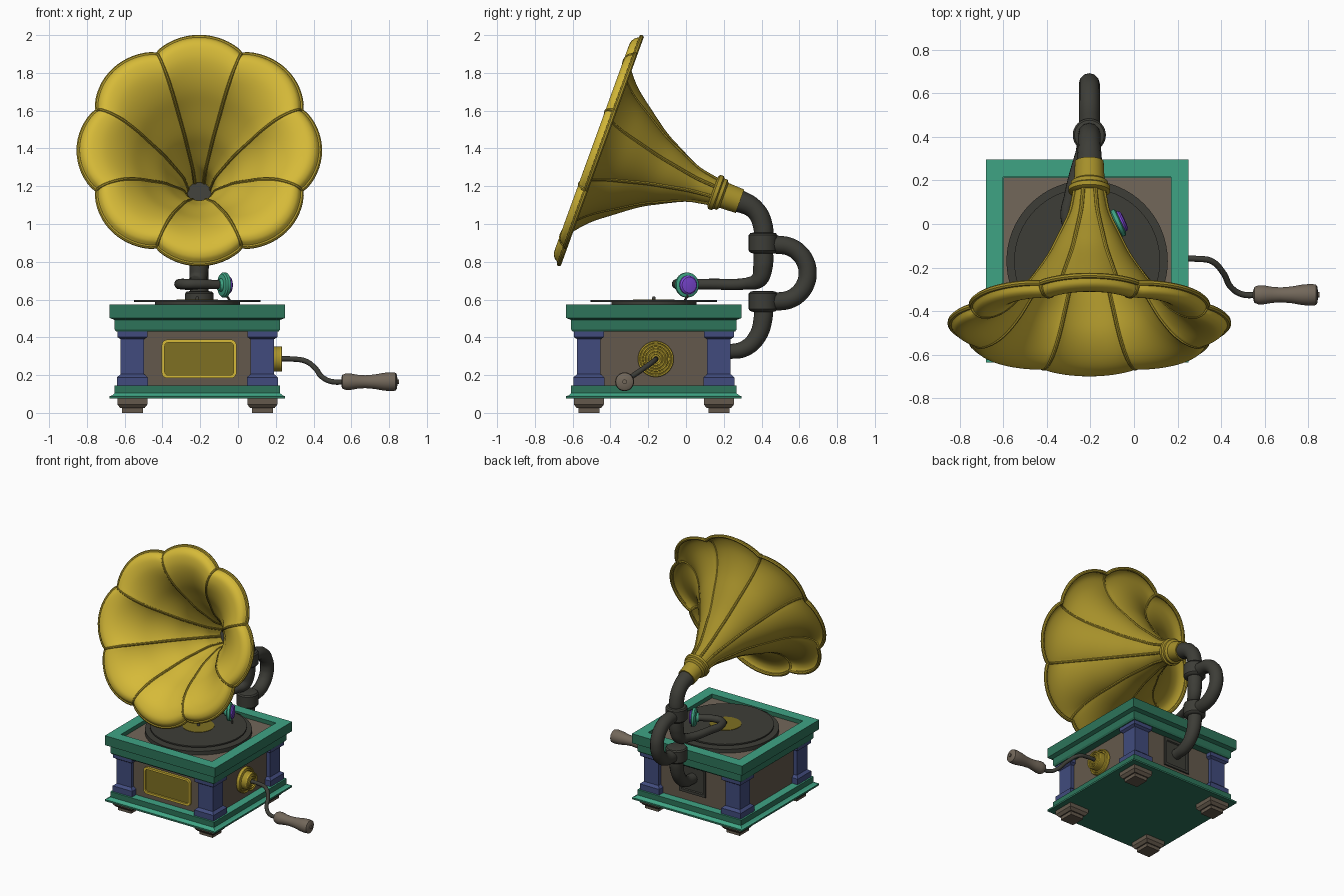
import bpy, bmesh, math
from mathutils import Vector

cube = bpy.data.objects.get("Cube")
if cube:
    bpy.data.objects.remove(cube, do_unlink=True)


def material(name, *rgb):
    lin = [((c / 255 + 0.055) / 1.055) ** 2.4 for c in rgb] + [1]
    m = bpy.data.materials.new(name)
    m.use_nodes = True
    m.diffuse_color = lin
    m.node_tree.nodes["Principled BSDF"].inputs["Base Color"].default_value = lin
    return m


GOLD = material("gold", 214, 186, 56)
DARK_GOLD = material("dark gold", 166, 144, 42)
OLIVE = material("olive", 126, 112, 34)
TEAL = material("light teal", 63, 164, 132)
DARK_TEAL = material("dark teal", 45, 116, 90)
BLUE = material("blue", 65, 75, 125)
WOOD = material("grey brown wood", 100, 89, 76)
LIGHT_WOOD = material("light wood", 114, 103, 90)
METAL = material("dark metal", 61, 61, 55)
PURPLE = material("purple", 125, 72, 215)

CX, CY = -0.215, -0.17   # cabinet centre
HX = -0.205              # horn and pipe centre plane


def finish(ob, mat, smooth=True):
    ob.data.materials.clear()
    ob.data.materials.append(mat)
    bpy.ops.object.select_all(action='DESELECT')
    ob.select_set(True)
    bpy.context.view_layer.objects.active = ob
    if ob.type == 'CURVE':
        bpy.ops.object.convert(target='MESH')
        ob = bpy.context.object
    if smooth:
        bpy.ops.object.shade_smooth_by_angle(angle=math.radians(35))
    return ob


def skin(name, rings, mat, smooth=True, caps=True):
    """Join a list of closed point rings into one surface."""
    bm = bmesh.new()
    vs = [[bm.verts.new(p) for p in ring] for ring in rings]
    n = len(vs[0])
    for a, b in zip(vs, vs[1:]):
        for i in range(n):
            j = (i + 1) % n
            bm.faces.new((a[i], a[j], b[j], b[i]))
    if caps:
        bm.faces.new(vs[0][::-1])
        bm.faces.new(vs[-1])
    bmesh.ops.recalc_face_normals(bm, faces=bm.faces)
    me = bpy.data.meshes.new(name)
    bm.to_mesh(me)
    bm.free()
    ob = bpy.data.objects.new(name, me)
    bpy.context.collection.objects.link(ob)
    return finish(ob, mat, smooth)


def stack(name, x, y, steps, mat, top=None):
    """Square moulding given as (half width, z) steps; top colours upward faces."""
    signs = ((-1, -1), (1, -1), (1, 1), (-1, 1))
    rings = [[(x + a * h, y + b * h, z) for a, b in signs] for h, z in steps]
    ob = skin(name, rings, mat, False)
    if top:
        ob.data.materials.append(top)
        for f in ob.data.polygons:
            f.material_index = int(f.normal.z > .7)
    return ob


def lathe(name, origin, axis, profile, mat, n=48, caps=True):
    """Turned part given as (radius, distance along axis) steps."""
    w = Vector(axis).normalized()
    u = w.orthogonal().normalized()
    v = w.cross(u)
    ang = [2 * math.pi * i / n for i in range(n)]
    return skin(name, [[Vector(origin) + w * h + r * (u * math.cos(a) + v * math.sin(a))
                        for a in ang] for r, h in profile], mat, caps=caps)


def tube(name, pts, radius, mat, radii=None, closed=False, smooth_path=True):
    cu = bpy.data.curves.new(name, 'CURVE')
    cu.dimensions = '3D'
    cu.bevel_depth, cu.bevel_resolution = radius, 4 if smooth_path else 2
    cu.use_fill_caps, cu.resolution_u = True, 10
    sp = cu.splines.new('BEZIER' if smooth_path else 'POLY')
    nodes = sp.bezier_points if smooth_path else sp.points
    nodes.add(len(pts) - 1)
    for i, p in enumerate(pts):
        if smooth_path:
            nodes[i].co = p
            nodes[i].handle_left_type = nodes[i].handle_right_type = 'AUTO'
        else:
            nodes[i].co = (*p, 1)
        nodes[i].radius = radii[i] if radii else 1
    sp.use_cyclic_u = closed
    ob = bpy.data.objects.new(name, cu)
    bpy.context.collection.objects.link(ob)
    return finish(ob, mat)


# Cabinet
stack("base_plinth", CX, CY, [(.465, .075), (.465, .088), (.452, .092), (.438, .104), (.438, .145)],
      DARK_TEAL, TEAL)
stack("cabinet_body", CX, CY, [(.378, .14), (.378, .44)], WOOD)
stack("lid_frame", CX, CY, [(.43, .43), (.438, .442), (.438, .492), (.465, .503), (.465, .575),
                            (.385, .575), (.385, .535)], DARK_TEAL, TEAL)
stack("deck", CX, CY, [(.384, .53), (.384, .545)], LIGHT_WOOD)
for sx, side in ((-1, "right"), (1, "left")):
    for sy, end in ((-1, "front"), (1, "back")):
        x, y = CX + sx * .344, CY + sy * .344
        stack(f"{end}_{side}_column", x, y, [(.082, .14), (.082, .188), (.062, .205), (.062, .39),
                                             (.08, .402), (.08, .435)], BLUE)
        stack(f"{end}_{side}_foot", x, y, [(.055, 0), (.055, .025), (.064, .025), (.08, .045),
                                           (.08, .076)], WOOD)


# Front plaque with rounded corners
def rounded(hw, hh, r, y):
    ring = []
    for k, (sx, sz) in enumerate(((1, 1), (-1, 1), (-1, -1), (1, -1))):
        for s in range(6):
            a = math.pi / 2 * (k + s / 5)
            ring.append((-.206 + sx * (hw - r) + r * math.cos(a), y,
                         .286 + sz * (hh - r) + r * math.sin(a)))
    return ring


FRONT = CY - .378
skin("plaque_frame", [rounded(.198, .102, .03, FRONT + .005), rounded(.198, .102, .03, FRONT - .018),
                      rounded(.182, .086, .018, FRONT - .018), rounded(.182, .086, .018, FRONT)],
     GOLD, False)
skin("plaque_panel", [rounded(.183, .087, .018, FRONT), rounded(.183, .087, .018, FRONT - .006)],
     OLIVE, False)

# Turntable
lathe("platter", (CX, CY, 0), (0, 0, 1), [(.37, .54), (.37, .574), (.225, .575), (.225, .588)], METAL, 64)
lathe("record", (CX, CY, 0), (0, 0, 1), [(.335, .587), (.335, .597)], METAL, 64)
lathe("record_label", (CX, CY, 0), (0, 0, 1), [(.11, .595), (.11, .6)], OLIVE)
lathe("spindle", (CX, CY, 0), (0, 0, 1), [(.01, .59), (.01, .61), (.005, .617)], METAL, 12)

# Crank
HUB = (CX + .376, -.16, .285)
lathe("crank_hub", HUB, (1, 0, 0), [(.094, 0), (.094, .018), (.066, .018), (.066, .064), (.02, .064)],
      DARK_GOLD)
for i, (r, h) in enumerate(((.095, .016), (.08, .016), (.066, .062), (.05, .062), (.034, .062))):
    lathe(f"crank_hub_ring_{i + 1}", HUB, (1, 0, 0),
          [(r, h), (r, h + .008), (r - .003, h + .011), (r - .009, h + .011), (r - .011, h)], GOLD)
tube("crank_rod", [(.18, -.16, .285), (.29, -.16, .285), (.355, -.17, .275), (.41, -.225, .235),
                   (.445, -.29, .19), (.495, -.322, .166), (.58, -.325, .165)], .014, METAL)
lathe("crank_handle", (.002, -.325, .165), (1, 0, 0),
      [(.02, .545), (.036, .55), (.044, .57), (.044, .59), (.037, .63), (.034, .67), (.038, .72),
       (.047, .77), (.05, .81), (.047, .833), (.035, .84), (.012, .842), (.012, .85)], LIGHT_WOOD, 32)

# Horn: t runs backwards from the mouth, r is the petal radius
MOUTH = Vector((HX, -.457, 1.39))
BACK, UP = Vector((0, .94, -.341)), Vector((0, .341, .94))
KEYS = [(.68, .066), (.6, .08), (.52, .1), (.4, .158), (.3, .212), (.18, .3), (.09, .37), (.025, .44),
        (-.018, .51), (-.034, .575), (-.024, .615), (.003, .638)]


def spline(keys, sub=5):
    """Catmull-Rom refinement of the profile."""
    k = [Vector(p) for p in keys]
    k = [2 * k[0] - k[1]] + k + [2 * k[-1] - k[-2]]
    out = []
    for a, b, c, d in zip(k, k[1:], k[2:], k[3:]):
        for s in range(sub):
            f = s / sub
            out.append(.5 * (2 * b + (c - a) * f + (2 * a - 5 * b + 4 * c - d) * f * f
                             + (3 * b - a - 3 * c + d) * f ** 3))
    return out + [k[-2]]


def horn_point(t, r, a):
    valley = 1 - abs(math.cos(4 * a)) ** .8
    depth = .085 * min(1, max(0, (r - .06) / .4))
    rr = r * (1 - depth * valley)
    return MOUTH + BACK * t + rr * (Vector((math.sin(a), 0, 0)) + UP * math.cos(a))


profile = spline(KEYS)
angles = [2 * math.pi * i / 128 for i in range(128)]
for name, dt, dr, mat in (("horn_outside", 0, 0, DARK_GOLD), ("horn_inside", -.01, -.003, GOLD)):
    skin(name, [[horn_point(t + dt, r + dr, a) for a in angles] for t, r in profile], mat, caps=False)
for k in range(8):
    a = math.radians(22.5 + 45 * k)
    tube(f"horn_rib_{k + 1}", [horn_point(t - .004, r, a) for t, r in profile], .01, DARK_GOLD,
         smooth_path=False)
tube("horn_rim", [horn_point(*KEYS[-1], a) for a in angles], .013, DARK_GOLD, closed=True,
     smooth_path=False)
lathe("horn_collar", MOUTH, BACK, [(.07, .635), (.085, .638), (.096, .645), (.096, .665), (.085, .672),
                                   (.085, .69), (.07, .7), (.066, .79), (.05, .79)], DARK_GOLD, caps=False)

# Pipework behind the cabinet
PY = .408
tube("horn_elbow", [MOUTH + BACK * .67, MOUTH + BACK * .77, (HX, .365, 1.075), (HX, PY, .985),
                    (HX, PY, .9)], .052, METAL, radii=[1.22, 1.15, 1, 1, 1])
for name, top in (("upper_joint", .955), ("lower_joint", .645)):
    lathe(name, (HX, PY, top - .11), (0, 0, 1),
          [(.055, 0), (.068, .004), (.076, .014), (.076, .096), (.068, .106), (.05, .11)], METAL, 32)
tube("return_loop", [(HX, PY, .89), (HX, .485, .89)]
     + [(HX, .492 + .152 * math.sin(a), .74 + .15 * math.cos(a))
        for a in (math.pi * k / 8 for k in range(1, 8))]
     + [(HX, .485, .59), (HX, PY, .59)], .048, METAL)
tube("lower_elbow", [(HX, PY, .58), (HX, PY, .5), (HX, .375, .4), (HX, .31, .34), (HX, .23, .325),
                     (HX, .18, .325)], .05, METAL, radii=[1, 1, .92, .85, .78, .78])
back_plate = stack("back_plate", 0, 0, [(.11, 0), (.11, .012), (.09, .012), (.085, .004)], METAL)
back_plate.rotation_euler.x = -math.pi / 2
back_plate.location = (HX, CY + .377, .315)

# Tone arm and sound box
tube("tone_arm", [(HX, PY, .88), (HX, PY, .78), (HX - .01, .385, .705), (HX - .034, .32, .685),
                  (-.292, .13, .682), (-.308, .02, .682), (-.275, -.04, .682), (-.21, -.045, .682),
                  (-.14, -.02, .68), (-.08, .005, .677)],
     .052, METAL, radii=[1, 1, .85, .6, .55, .53, .52, .5, .48, .45])
BOX, FACE = (-.072, .005, .677), (.91, .42, 0)
lathe("sound_box", BOX, FACE, [(.03, -.035), (.035, -.02), (.058, -.016), (.066, -.008), (.066, .008),
                               (.055, .014)], TEAL, 32)
lathe("sound_box_face", BOX, FACE, [(.05, .01), (.05, .022), (.042, .03), (.02, .033)], PURPLE, 32)
tube("needle", [(-.06, .01, .62), (-.045, -.005, .598)], .006, METAL, smooth_path=False)
